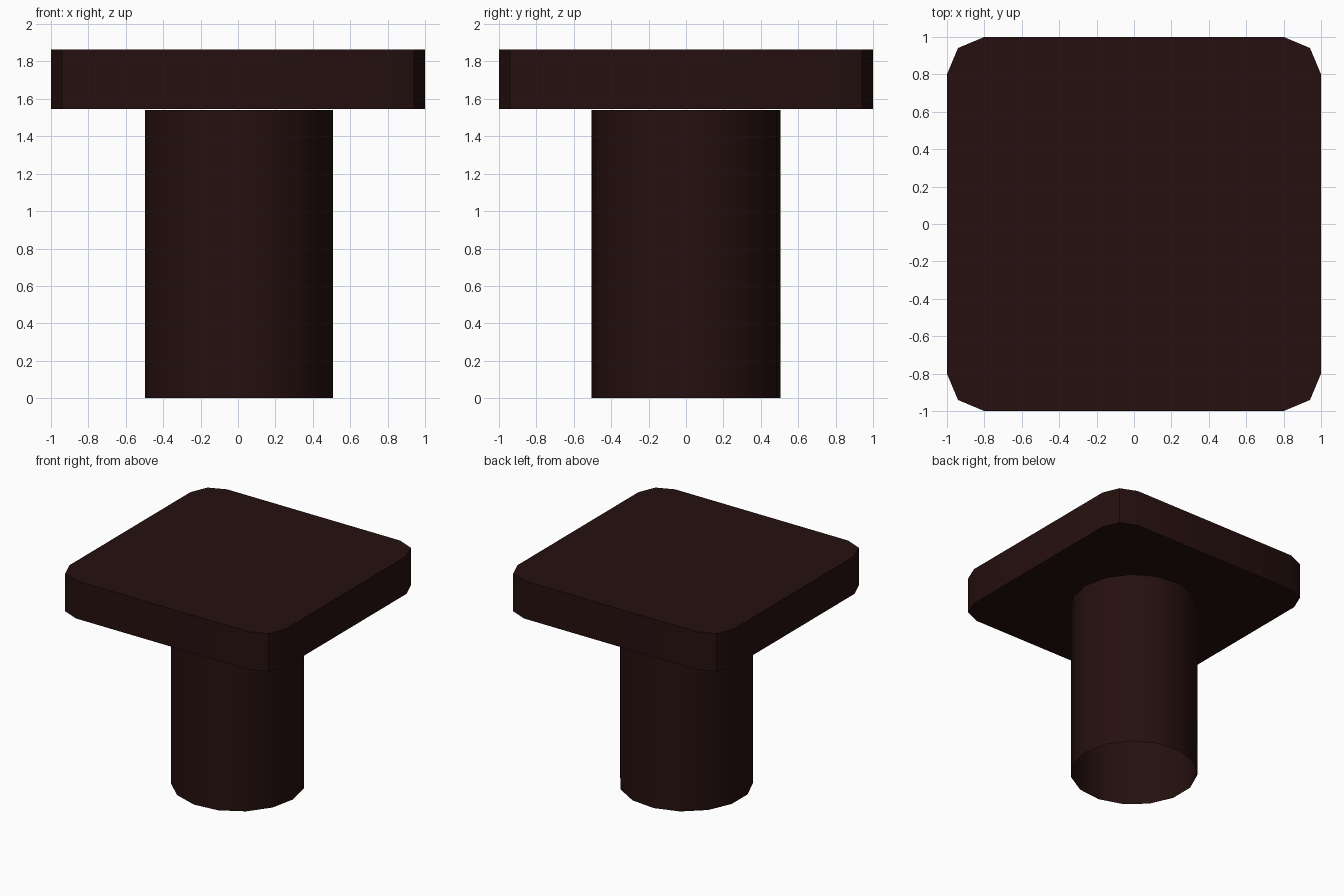
import bpy
import bmesh
import math

if "Cube" in bpy.data.objects:
    bpy.data.objects.remove(bpy.data.objects["Cube"])

wood = bpy.data.materials.new("dark_brown")
wood.diffuse_color = (0.018, 0.005, 0.0045, 1)
wood.use_nodes = True
wood.node_tree.nodes["Principled BSDF"].inputs["Base Color"].default_value = wood.diffuse_color


def finish(obj):
    obj.data.materials.append(wood)
    bpy.ops.object.select_all(action='DESELECT')
    obj.select_set(True)
    bpy.context.view_layer.objects.active = obj
    bpy.ops.object.shade_smooth_by_angle(angle=math.radians(30))


# Open tube stem with 15 sides, one corner pointing to +x
STEM_TOP = 1.54
bpy.ops.mesh.primitive_cylinder_add(vertices=15, radius=0.508, depth=STEM_TOP,
                                    end_fill_type='NOTHING',
                                    location=(0, 0, STEM_TOP / 2),
                                    rotation=(0, 0, math.radians(90 - 24 * 15)))
stem = bpy.context.object
stem.name = "stem"
bpy.ops.object.transform_apply(location=True, rotation=True, scale=True)
# Turn so that the corner at +y lands on +x
v = max(stem.data.vertices, key=lambda p: p.co.x)
turn = -math.atan2(v.co.y, v.co.x)
stem.rotation_euler.z = turn
bpy.ops.object.transform_apply(location=False, rotation=True, scale=False)
finish(stem)

# Square top slab with two-step rounded corners
LOW, HIGH = 1.547, 1.863
mesh = bpy.data.meshes.new("top_slab")
slab = bpy.data.objects.new("top_slab", mesh)
bpy.context.collection.objects.link(slab)
c = 0.941
quarter = [(1, 0.8), (c, c), (0.8, 1)]
outline = []
for k in range(4):
    a = k * math.pi / 2
    outline += [(x * math.cos(a) - y * math.sin(a), x * math.sin(a) + y * math.cos(a))
                for x, y in quarter]
bm = bmesh.new()
base = bm.faces.new([bm.verts.new((x, y, LOW)) for x, y in outline])
top = bmesh.ops.extrude_face_region(bm, geom=[base], use_keep_orig=True)
bmesh.ops.translate(bm, vec=(0, 0, HIGH - LOW),
                    verts=[g for g in top["geom"] if isinstance(g, bmesh.types.BMVert)])
bmesh.ops.recalc_face_normals(bm, faces=bm.faces)
bm.to_mesh(mesh)
bm.free()
finish(slab)
